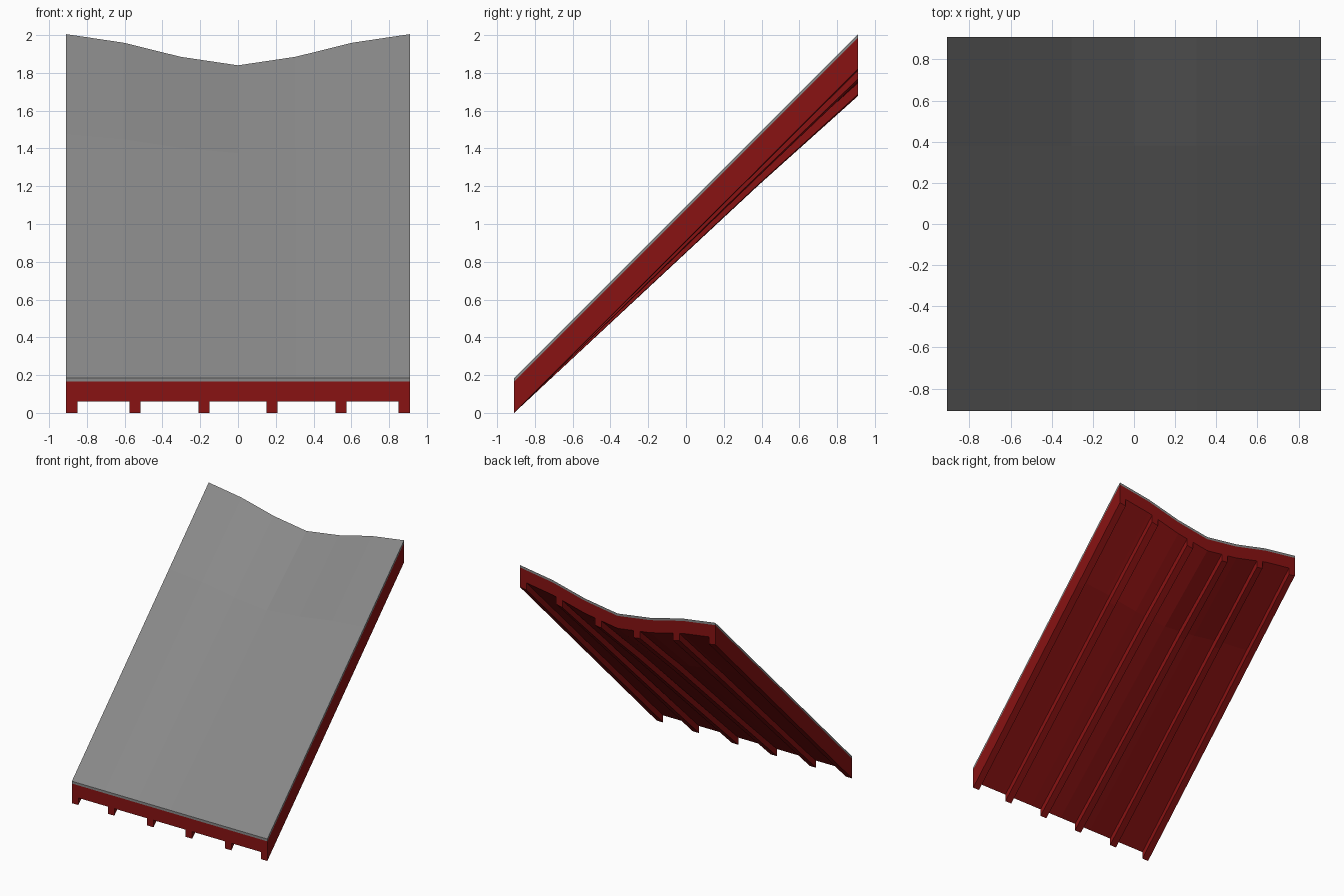
import bpy
import bmesh

HALF = 0.91
SAG = (0, 0.045, 0.12, 0.165)      # sag at the ridge, from the edge to the middle
ROWS = ((0, 0), (0.71, 0.62), (1, 1))   # share of length, share of sag

cube = bpy.data.objects.get("Cube")
if cube:
    bpy.data.objects.remove(cube)


def material(name, rgb):
    m = bpy.data.materials.new(name)
    m.use_nodes = True
    m.diffuse_color = (*rgb, 1)
    m.node_tree.nodes["Principled BSDF"].inputs["Base Color"].default_value = (*rgb, 1)
    return m


def sag_at(x):
    u = min(3 * (1 - abs(x) / HALF), 3)
    i = min(int(u), 2)
    return SAG[i] + (SAG[i + 1] - SAG[i]) * (u - i)


def sloped_part(name, xs, low, high, mat):
    """Solid strip that follows the sagging roof plane."""
    bm = bmesh.new()
    rings = []
    for t, s in ROWS:
        y = HALF * (2 * t - 1)
        bottom = [(x, y, low + 2 * HALF * t - s * sag_at(x)) for x in xs]
        top = [(x, y, z + high - low) for x, y, z in reversed(bottom)]
        rings.append([bm.verts.new(p) for p in bottom + top])
    n, c = len(rings[0]), len(xs)
    for a, b in zip(rings, rings[1:]):
        for i in range(n):
            j = (i + 1) % n
            bm.faces.new((a[i], a[j], b[j], b[i]))
    # End caps as columns of quads
    for ring in (rings[0], rings[-1]):
        for i in range(c - 1):
            bm.faces.new((ring[i], ring[i + 1], ring[n - 2 - i], ring[n - 1 - i]))
    bmesh.ops.recalc_face_normals(bm, faces=bm.faces)
    mesh = bpy.data.meshes.new(name)
    bm.to_mesh(mesh)
    bm.free()
    mesh.materials.append(mat)
    obj = bpy.data.objects.new(name, mesh)
    bpy.context.collection.objects.link(obj)
    return obj


red = material("red timber", (0.25, 0.006, 0.006))
grey = material("grey roofing", (0.25, 0.25, 0.25))

# Roofing sheet over the deck
columns = [HALF * i / 3 for i in range(-3, 4)]
sloped_part("roof_sheet", columns, 0.165, 0.185, grey)
sloped_part("roof_deck", columns, 0.06, 0.165, red)

# Rafters under the deck
for i, x in enumerate((-0.88, -0.545, -0.18, 0.18, 0.545, 0.88)):
    sloped_part(f"rafter_{i + 1}", (x - 0.03, x + 0.03), 0, 0.06, red)
